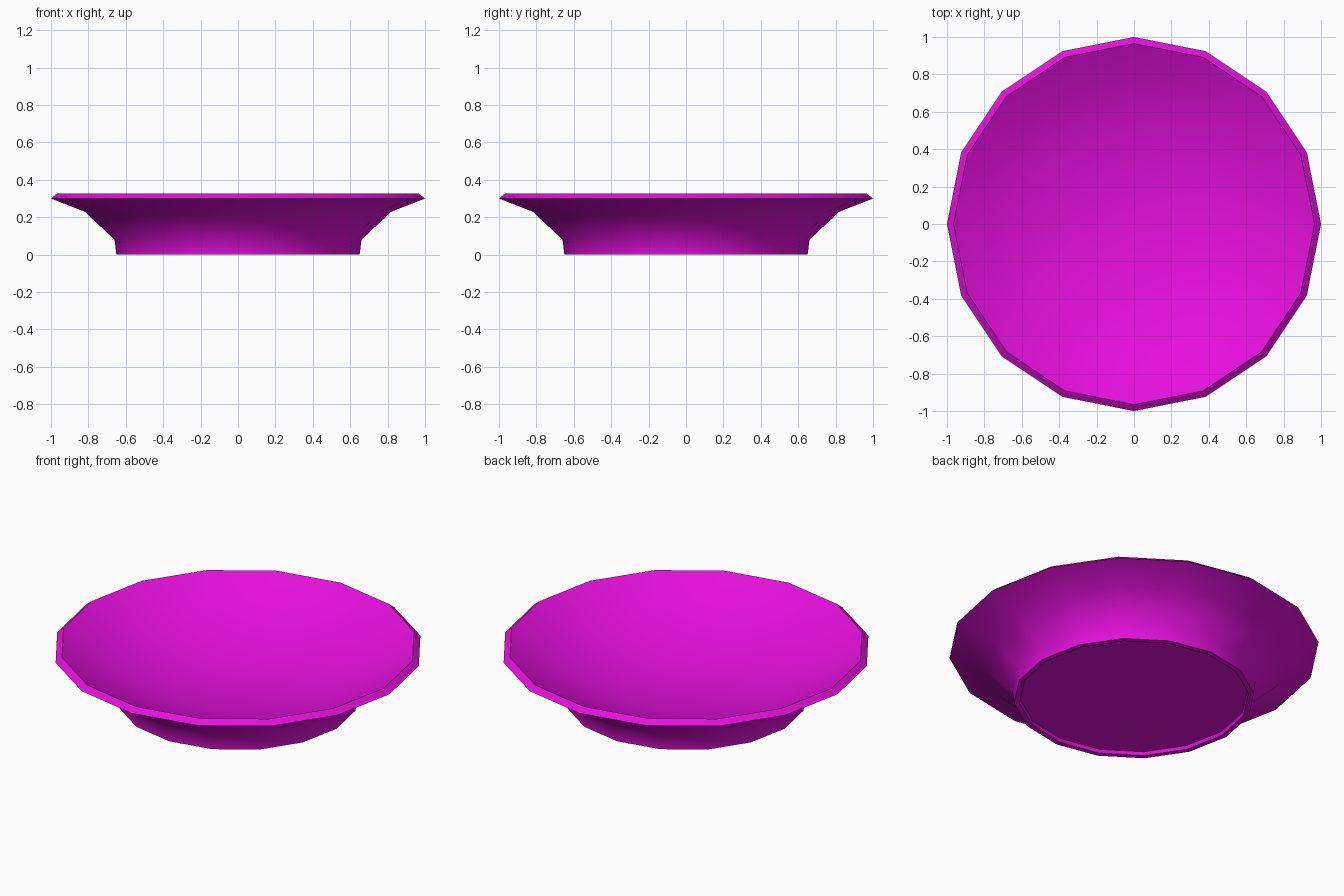
import bpy, bmesh, math

SIDES = 16

cube = bpy.data.objects.get("Cube")
if cube:
    bpy.data.objects.remove(cube, do_unlink=True)


def make_material(name, colour):
    mat = bpy.data.materials.new(name)
    mat.use_nodes = True
    mat.diffuse_color = colour
    mat.node_tree.nodes["Principled BSDF"].inputs["Base Color"].default_value = colour
    return mat


def lathe(name, profile, mat):
    """Spin a (radius, height) profile around z; the ends on the axis are welded."""
    bm = bmesh.new()
    verts = [bm.verts.new((r, 0, z)) for r, z in profile]
    edges = [bm.edges.new(pair) for pair in zip(verts, verts[1:])]
    bmesh.ops.spin(bm, geom=verts + edges, cent=(0, 0, 0), axis=(0, 0, 1),
                   angle=math.tau, steps=SIDES)
    bmesh.ops.remove_doubles(bm, verts=bm.verts, dist=0.0005)
    bmesh.ops.recalc_face_normals(bm, faces=bm.faces)
    mesh = bpy.data.meshes.new(name)
    bm.to_mesh(mesh)
    bm.free()
    mesh.materials.append(mat)
    obj = bpy.data.objects.new(name, mesh)
    bpy.context.collection.objects.link(obj)
    return obj


magenta = make_material("magenta glaze", (0.78, 0.005, 0.72, 1))

# Underside recess, foot ring, flared wall, rim, then the shallow bowl inside
profile = [(0, 0.02), (0.615, 0.02), (0.62, 0), (0.65, 0), (0.66, 0.08),
           (0.82, 0.23), (1, 0.30), (0.965, 0.328),
           (0.80, 0.235), (0.60, 0.155), (0.36, 0.09), (0, 0.06)]
dish = lathe("dish", profile, magenta)

# Smooth the walls, keep the foot and rim crisp
bpy.ops.object.select_all(action="DESELECT")
dish.select_set(True)
bpy.context.view_layer.objects.active = dish
bpy.ops.object.shade_smooth_by_angle(angle=math.radians(48))
